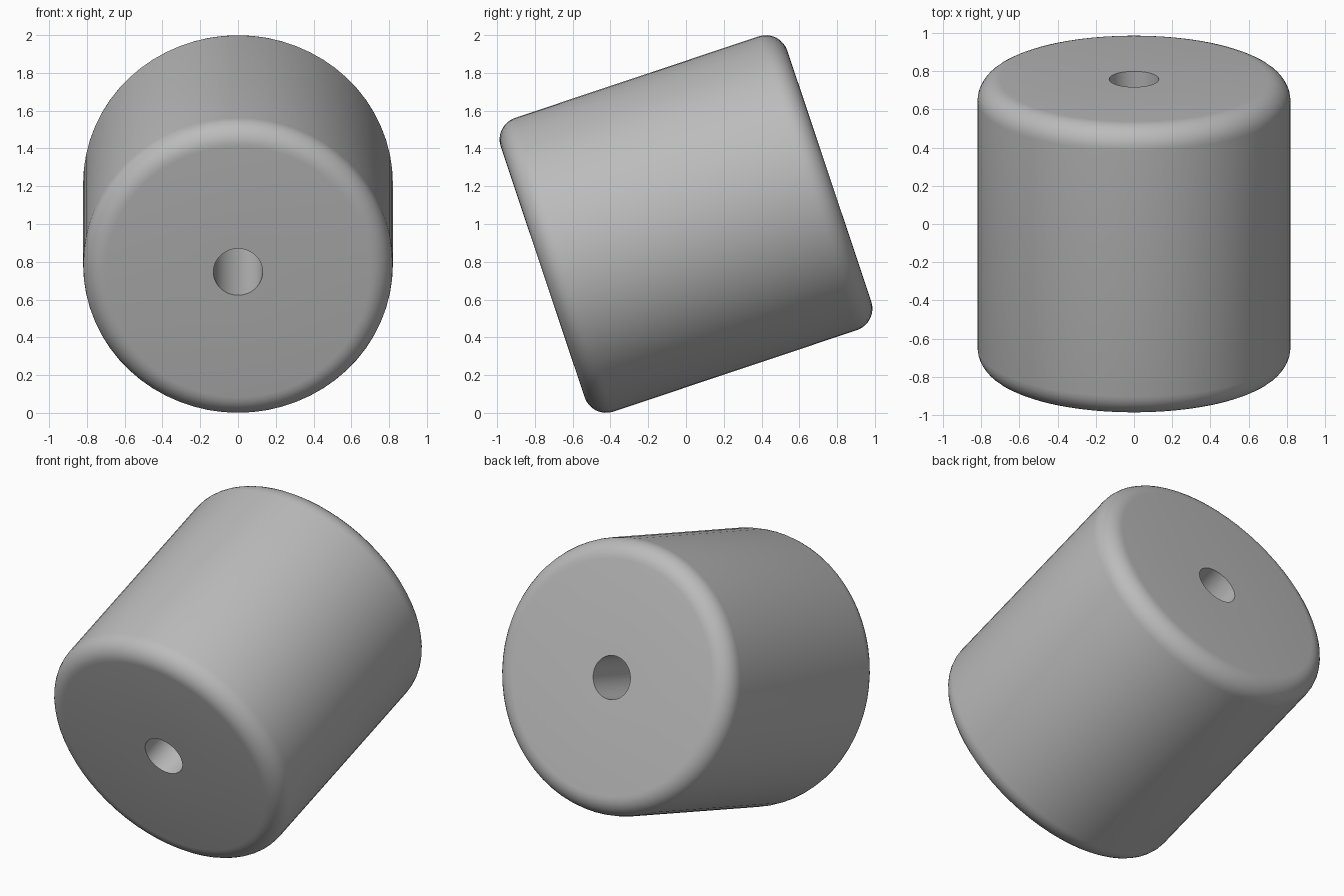
import bpy, bmesh
from math import sin, cos, pi, radians
from mathutils import Matrix, Vector

if "Cube" in bpy.data.objects:
    bpy.data.objects.remove(bpy.data.objects["Cube"])

RADIUS, HALF, FILLET, BORE = 0.82, 0.80, 0.12, 0.13
TILT = radians(18.5)
SEGMENTS, STEPS = 64, 8

# Plain grey material
grey = bpy.data.materials.new("plain grey")
grey.use_nodes = True
colour = (0.5, 0.5, 0.5, 1)
grey.diffuse_color = colour
grey.node_tree.nodes["Principled BSDF"].inputs["Base Color"].default_value = colour

# Roller profile: bore wall, flat ends and rounded rims
upper = [(BORE, HALF)]
for i in range(STEPS + 1):
    a = pi / 2 * (1 - i / STEPS)
    upper.append((RADIUS - FILLET + FILLET * cos(a), HALF - FILLET + FILLET * sin(a)))
profile = upper + [(r, -h) for r, h in reversed(upper)]

# Spin the closed profile around the bore axis
bm = bmesh.new()
verts = [bm.verts.new((r, 0, h)) for r, h in profile]
edges = [bm.edges.new((v, verts[i - 1])) for i, v in enumerate(verts)]
bmesh.ops.spin(bm, geom=verts + edges, cent=(0, 0, 0), axis=(0, 0, 1),
               angle=2 * pi, steps=SEGMENTS, use_merge=False)
bmesh.ops.remove_doubles(bm, verts=bm.verts[:], dist=0.0005)
bmesh.ops.recalc_face_normals(bm, faces=bm.faces[:])

# Lean the axis so that the back end is higher
lean = Matrix.Translation(Vector((0, 0, 1))) @ Matrix.Rotation(TILT - pi / 2, 4, "X")
bmesh.ops.transform(bm, matrix=lean, verts=bm.verts[:])

mesh = bpy.data.meshes.new("bored_roller")
bm.to_mesh(mesh)
bm.free()
mesh.materials.append(grey)
roller = bpy.data.objects.new("bored_roller", mesh)
bpy.context.collection.objects.link(roller)

# Smooth curves, crisp bore edges
bpy.context.view_layer.objects.active = roller
roller.select_set(True)
bpy.ops.object.shade_smooth_by_angle(angle=radians(30))
